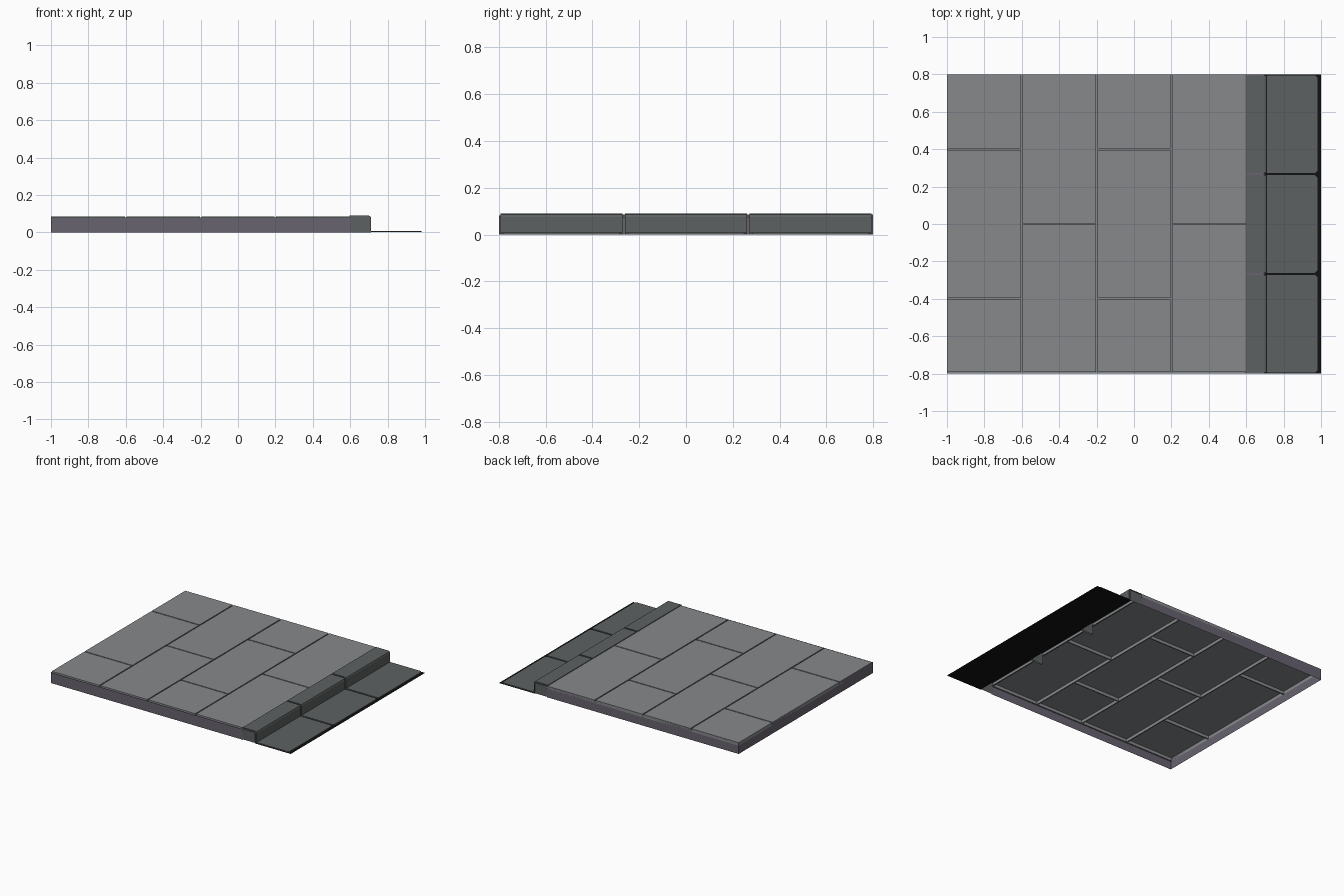
import bpy

if "Cube" in bpy.data.objects:
    bpy.data.objects.remove(bpy.data.objects["Cube"])

def material(name, rgb):
    m = bpy.data.materials.new(name)
    m.diffuse_color = (*rgb, 1)
    m.use_nodes = True
    m.node_tree.nodes["Principled BSDF"].inputs["Base Color"].default_value = m.diffuse_color
    return m

STONE = material("paving_grey", (0.24, 0.25, 0.26))
BASE = material("base_purple", (0.14, 0.125, 0.16))
KERB = material("kerb_grey", (0.11, 0.12, 0.12))
BLACK = material("joint_black", (0.006, 0.006, 0.006))

def mesh(name, verts, faces, mat):
    me = bpy.data.meshes.new(name)
    me.from_pydata(verts, [], faces)
    me.materials.append(mat)
    ob = bpy.data.objects.new(name, me)
    bpy.context.collection.objects.link(ob)
    return ob

def rect(x0, x1, y0, y1, z):
    return [(x0, y0, z), (x1, y0, z), (x1, y1, z), (x0, y1, z)]

def sheet(name, x0, x1, y0, y1, z, mat):
    return mesh(name, rect(x0, x1, y0, y1, z), [(0, 1, 2, 3)], mat)

def shell(name, x0, x1, y0, y1, z0, z1, mat, bevel=0.0):
    """Open-bottomed slab whose top is inset by the bevel."""
    b = bevel
    v = rect(x0, x1, y0, y1, z0) + rect(x0 + b, x1 - b, y0 + b, y1 - b, z1)
    f = [(i, (i + 1) % 4, (i + 1) % 4 + 4, i + 4) for i in range(4)] + [(4, 5, 6, 7)]
    return mesh(name, v, f, mat)

def extrude_y(name, profile, y0, y1, mat, caps=None):
    n = len(profile)
    v = [(x, y, z) for y in (y0, y1) for x, z in profile]
    f = [(i, i + n, i + n + 1, i + 1) for i in range(n - 1)]
    if caps:
        for y in (y0, y1):
            k = len(v)
            v += [(x, y, z) for x, z in caps]
            c = tuple(range(k, len(v)))
            f.append(c if y == y0 else c[::-1])
    return mesh(name, v, f, mat)

TOP, GROOVE, G = 0.085, 0.062, 0.004

# paving stones in four staggered columns, with groove floors between them
for c in range(4):
    x0, x1 = -1 + 0.4 * c, -0.6 + 0.4 * c
    cuts = [-0.8, -0.4, 0.4, 0.8] if c % 2 == 0 else [-0.8, 0.0, 0.8]
    left = x0 if c == 0 else x0 + G
    for a, b in zip(cuts, cuts[1:]):
        lo = a + (0.01 if a == -0.8 else G)
        hi = b if b == 0.8 else b - G
        shell("paving_stone", left, x1 - G, lo, hi, GROOVE, TOP, STONE)
    for y in cuts[1:-1]:
        sheet("cross_groove", left, x1 - G, y - G, y + G, GROOVE, STONE)
    sheet("long_groove", x1 - G, x1 + G, -0.8, 0.8, GROOVE, STONE)
sheet("front_groove", -1, 0.6, -0.8, -0.79, GROOVE, STONE)

# outer base walls, open underneath
H = 0.08
mesh("base_walls",
     [(x, y, z) for z in (0, H) for x, y in ((0.6, -0.8), (-1, -0.8), (-1, 0.8), (0.6, 0.8))],
     [(1, 0, 4, 5), (2, 1, 5, 6), (3, 2, 6, 7)], BASE)

# kerb blocks and gutter panels, three of each
profile = [(0.595, 0.06), (0.595, 0.09), (0.698, 0.09), (0.708, 0.086), (0.712, 0.076), (0.712, 0.0)]
caps = [(0.595, 0.0)] + profile[::-1]
L = 1.6 / 3
for i in range(3):
    a, b = -0.8 + L * i, -0.8 + L * (i + 1)
    extrude_y("kerb_block", profile, a + 0.006, b - 0.006, KERB, caps)
    x0, x1, y0, y1, ch = 0.712, 0.98, a + 0.006, b - 0.006, 0.012
    outline = [(x0, y0), (x1 - ch, y0), (x1, y0 + ch), (x1, y1 - ch), (x1 - ch, y1), (x0, y1)]
    v = [(x, y, z) for z in (0.001, 0.008) for x, y in outline]
    f = [(k, (k + 1) % 6, (k + 1) % 6 + 6, k + 6) for k in range(6)] + [tuple(range(6, 12))]
    mesh("gutter_panel", v, f, KERB)

# recessed joints between kerb blocks
recess = [(0.597, 0.082), (0.695, 0.082), (0.703, 0.074), (0.703, 0.0)]
for y in (-0.8, -L / 2, L / 2, 0.8):
    extrude_y("kerb_joint", recess, max(y - 0.006, -0.8), min(y + 0.006, 0.8), BASE)

# dark bed under the gutter
sheet("gutter_bed", 0.70, 1.0, -0.8, 0.8, 0.0, BLACK)
